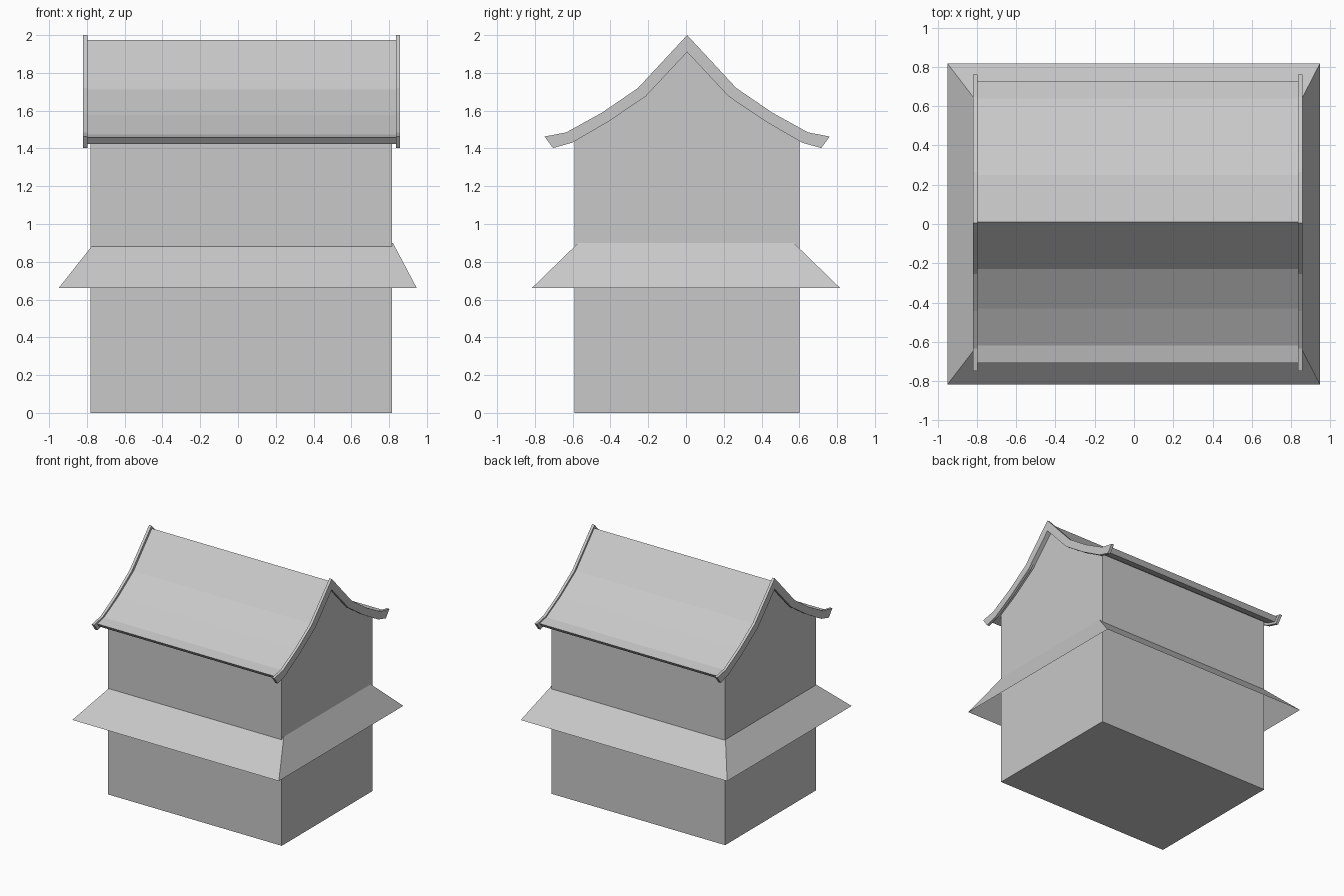
import bpy
import bmesh

cube = bpy.data.objects.get("Cube")
if cube:
    bpy.data.objects.remove(cube, do_unlink=True)

grey = bpy.data.materials.new("plain grey")
grey.use_nodes = True
COLOUR = (0.58, 0.58, 0.58, 1)
grey.diffuse_color = COLOUR
grey.node_tree.nodes["Principled BSDF"].inputs["Base Color"].default_value = COLOUR


def add_object(name, bm):
    mesh = bpy.data.meshes.new(name)
    bm.to_mesh(mesh)
    bm.free()
    mesh.materials.append(grey)
    obj = bpy.data.objects.new(name, mesh)
    bpy.context.collection.objects.link(obj)
    return obj


def extrude_profile(name, profile, x0, x1):
    """Solid with a (y, z) outline swept along x."""
    bm = bmesh.new()
    face = bm.faces.new([bm.verts.new((x0, y, z)) for y, z in profile])
    swept = bmesh.ops.extrude_face_region(bm, geom=[face])["geom"]
    verts = [v for v in swept if isinstance(v, bmesh.types.BMVert)]
    bmesh.ops.translate(bm, verts=verts, vec=(x1 - x0, 0, 0))
    bmesh.ops.recalc_face_normals(bm, faces=bm.faces[:])
    return add_object(name, bm)


def mirrored(half, centre):
    """Ridge-to-eave half curve turned into a full curve, -y to +y."""
    left = [(centre - y, z) for y, z in reversed(half)]
    return left + [(centre + y, z) for y, z in half[1:]]


def band(upper, lower, centre):
    return mirrored(upper, centre) + mirrored(lower, centre)[::-1]


# Curved roof outlines, from ridge to eave
rim_top = [(0, 2.0), (0.26, 1.72), (0.45, 1.59), (0.64, 1.485), (0.755, 1.463)]
rim_low = [(0, 1.91), (0.22, 1.675), (0.42, 1.54), (0.61, 1.43), (0.71, 1.402)]
roof_top = [(0, 1.975), (0.24, 1.712), (0.44, 1.578), (0.63, 1.475), (0.718, 1.457)]
roof_low = [(0, 1.925), (0.225, 1.688), (0.425, 1.553), (0.615, 1.447), (0.69, 1.424)]

# Walls rise into the underside of the roof as gables
gable = [(0, 1.93), (0.225, 1.693), (0.425, 1.557), (0.595, 1.46)]
extrude_profile("walls", [(-0.59, 0)] + mirrored(gable, 0.005) + [(0.6, 0)],
                -0.78, 0.815)

# Roof with a raised rim board at each gable end
extrude_profile("roof", band(roof_top, roof_low, 0.01), -0.8, 0.838)
for side, x0 in (("right", -0.82), ("left", 0.836)):
    extrude_profile(side + "_roof_rim", band(rim_top, rim_low, 0.006), x0, x0 + 0.022)

# Thin sloping skirt roof around the walls
bm = bmesh.new()


def ring(x0, x1, y, z):
    return [bm.verts.new(p) for p in
            ((x0, -y, z), (x1, -y, z), (x1, y, z), (x0, y, z))]


outer = ring(-0.95, 0.947, 0.817, 0.66)
inner = ring(-0.76, 0.82, 0.57, 0.9)
for i in range(4):
    j = (i + 1) % 4
    bm.faces.new((outer[i], outer[j], inner[j], inner[i]))
add_object("skirt_roof", bm)
